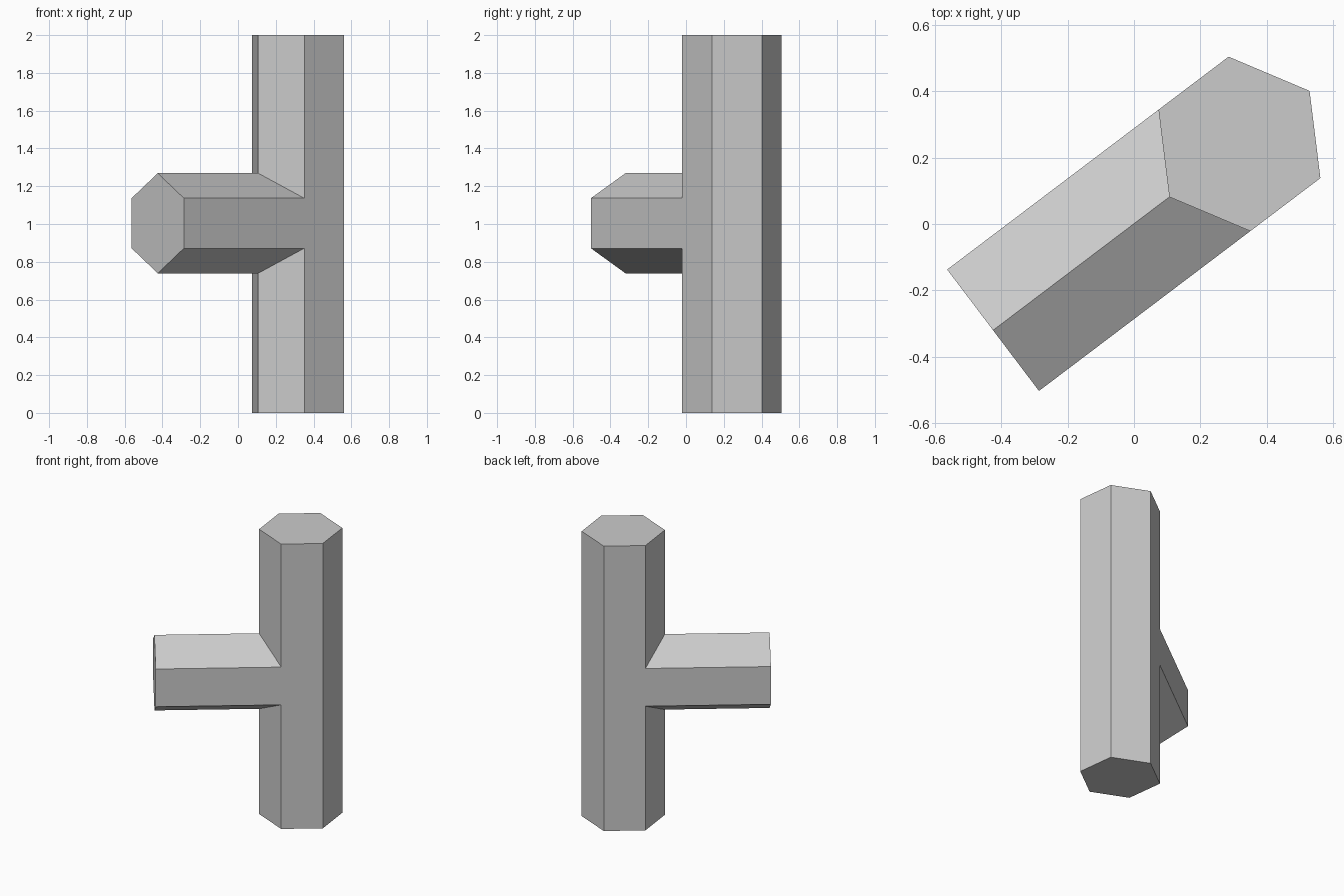
import bpy
import bmesh
from math import radians, sin, cos
from mathutils import Matrix

cube = bpy.data.objects.get("Cube")
if cube:
    bpy.data.objects.remove(cube)

R = 0.265                      # hexagon radius of both bars
FLAT = R * cos(radians(30))    # half width across flats
HEIGHT = 2.0
ARM_Z = 1.004                  # arm axis height
ARM_END = 0.9315               # column axis to arm tip

# One shared grey
grey = bpy.data.materials.new("plain grey")
grey.use_nodes = True
color = (0.6, 0.6, 0.6, 1)
grey.diffuse_color = color
grey.node_tree.nodes["Principled BSDF"].inputs["Base Color"].default_value = color

bm = bmesh.new()


def column_ring(z):
    return [bm.verts.new((R * cos(radians(60 * k)), R * sin(radians(60 * k)), z))
            for k in range(6)]


def arm_ring(ridge_x, side_x):
    """Hexagon across the arm, starting at the top ridge."""
    ring = []
    for k in range(6):
        a = radians(60 * k)
        x = ridge_x if k % 3 == 0 else side_x
        ring.append(bm.verts.new((x, R * sin(a), ARM_Z + R * cos(a))))
    return ring


# The local x axis runs along the arm
bottom, top = column_ring(0), column_ring(HEIGHT)
joint = arm_ring(R, R / 2)
tip = arm_ring(ARM_END, ARM_END)

# End caps
for ring in (bottom, top, tip):
    bm.faces.new(ring)

# Column back
for k in (2, 3):
    bm.faces.new((bottom[k], bottom[k + 1], top[k + 1], top[k]))

# Both mirrored sides: near and far column corners, upper and lower arm corners
for near, far, up, low in ((1, 2, 1, 2), (5, 4, 5, 4)):
    # Flat T-shaped side shared by column and arm
    bm.faces.new((bottom[near], bottom[far], top[far], top[near],
                  joint[up], tip[up], tip[low], joint[low]))
    # Column faces above and below the arm, and the arm slopes
    for ring, ridge, corner in ((top, 0, up), (bottom, 3, low)):
        bm.faces.new((ring[0], ring[near], joint[corner], joint[ridge]))
        bm.faces.new((joint[ridge], joint[corner], tip[corner], tip[ridge]))

bmesh.ops.recalc_face_normals(bm, faces=bm.faces[:])

# Turn the arm to the front right and centre the footprint
bm.transform(Matrix.Translation((0.318, 0.2415, 0))
             @ Matrix.Rotation(radians(217.1), 4, "Z"))

mesh = bpy.data.meshes.new("hexagonal_tee")
bm.to_mesh(mesh)
bm.free()
mesh.materials.append(grey)
tee = bpy.data.objects.new("hexagonal_tee", mesh)
bpy.context.collection.objects.link(tee)
